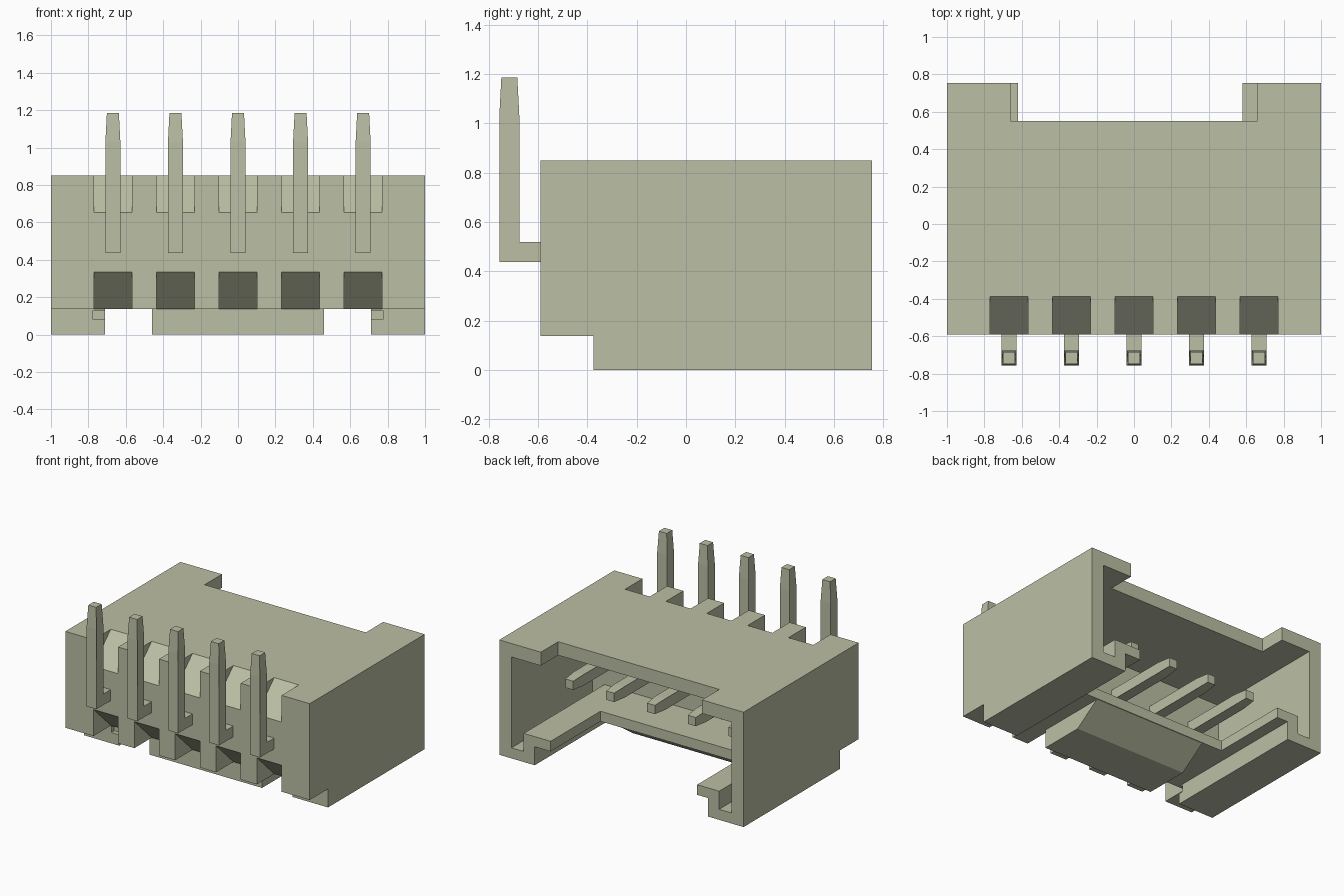
import bpy, bmesh
from mathutils import Vector

cube = bpy.data.objects.get("Cube")
if cube:
    bpy.data.objects.remove(cube, do_unlink=True)

mat = bpy.data.materials.new("pale olive")
mat.use_nodes = True
COLOUR = (0.50, 0.52, 0.375, 1)
mat.diffuse_color = COLOUR
mat.node_tree.nodes["Principled BSDF"].inputs["Base Color"].default_value = COLOUR

PIN_X = [(i - 2) * 0.3345 for i in range(5)]


def finish(name, bm):
    bmesh.ops.recalc_face_normals(bm, faces=bm.faces)
    mesh = bpy.data.meshes.new(name)
    bm.to_mesh(mesh)
    bm.free()
    mesh.materials.append(mat)
    ob = bpy.data.objects.new(name, mesh)
    bpy.context.collection.objects.link(ob)
    return ob


def prism(name, x0, x1, profile):
    """Extrude a (y, z) profile from x0 to x1."""
    bm = bmesh.new()
    face = bm.faces.new([bm.verts.new((x0, y, z)) for y, z in profile])
    ext = bmesh.ops.extrude_face_region(bm, geom=[face])
    verts = [g for g in ext["geom"] if isinstance(g, bmesh.types.BMVert)]
    bmesh.ops.translate(bm, verts=verts, vec=(x1 - x0, 0, 0))
    return finish(name, bm)


def box(name, x0, x1, y0, y1, z0, z1):
    return prism(name, x0, x1, [(y0, z0), (y1, z0), (y1, z1), (y0, z1)])


def cut(target, cutter):
    """Subtract the cutter, apply, and remove it."""
    cutter.hide_render = True
    mod = target.modifiers.new("cut", 'BOOLEAN')
    mod.operation = 'DIFFERENCE'
    mod.solver = 'EXACT'
    mod.object = cutter
    bpy.context.view_layer.objects.active = target
    bpy.ops.object.modifier_apply(modifier=mod.name)
    bpy.data.objects.remove(cutter, do_unlink=True)


# Housing block
housing = box("housing", -1, 1, -0.59, 0.755, 0, 0.85)

# Mating cavity, open at the back
cut(housing, box("cavity", -0.9, 0.9, -0.19, 1, 0.212, 0.75))

# Step under the front edge
cut(housing, box("front_step", -1.2, 1.2, -0.8, -0.375, -0.2, 0.137))

# Underside recess, leaving a central ramp between two channels
for x0, x1 in ((-0.71, -0.46), (0.46, 0.71)):
    cut(housing, box("channel", x0, x1, -0.8, 1, -0.2, 0.137))
cut(housing, prism("ramp_back", -0.55, 0.55,
                   [(-0.04, -0.2), (-0.04, 0), (0.16, 0.137), (1, 0.137), (1, -0.2)]))

# Slots in the floor and the roof
cut(housing, box("floor_slot", -0.62, 0.58, 0.172, 1, 0.05, 0.4))
cut(housing, box("roof_slot", -0.66, 0.66, 0.552, 1, 0.6, 1))

# Guide grooves beside the floor, and small pockets in the front feet
for s in (-1, 1):
    a, b = sorted((s * 0.80, s * 0.9))
    cut(housing, box("groove", a, b, -0.19, 1, 0.078, 0.4))
    a, b = sorted((s * 0.66, s * 0.775))
    cut(housing, box("pocket", a, b, -0.45, -0.34, 0.08, 0.13))

# Chamfered notches above and below each pin
for x in PIN_X:
    a, b = x - 0.101, x + 0.101
    cut(housing, prism("upper_notch", a, b,
                       [(-0.69, 0.555), (-0.29, 0.945), (-0.69, 0.945)]))
    cut(housing, prism("lower_notch", a, b,
                       [(-0.69, 0.43), (-0.386, 0.137), (-0.386, 0.10), (-0.69, 0.10)]))


def taper_tip(bm, axis, sign, limit):
    """Shrink the end section of a bar across its own axis."""
    tip = [v for v in bm.verts if sign * v.co[axis] > sign * limit]
    centre = sum((v.co for v in tip), Vector()) / len(tip)
    for v in tip:
        for k in range(3):
            if k != axis:
                v.co[k] = centre[k] + (v.co[k] - centre[k]) * 0.8


# Right-angle pins with tapered ends
for i, x in enumerate(PIN_X):
    pin = prism("pin_%d" % (i + 1), x - 0.04, x + 0.04,
                [(-0.757, 0.437), (0.30, 0.437), (0.41, 0.437), (0.41, 0.518),
                 (0.30, 0.518), (-0.676, 0.518), (-0.676, 1.03), (-0.676, 1.185),
                 (-0.757, 1.185), (-0.757, 1.03)])
    bm = bmesh.new()
    bm.from_mesh(pin.data)
    taper_tip(bm, 2, 1, 1.1)
    taper_tip(bm, 1, 1, 0.35)
    bm.to_mesh(pin.data)
    bm.free()
